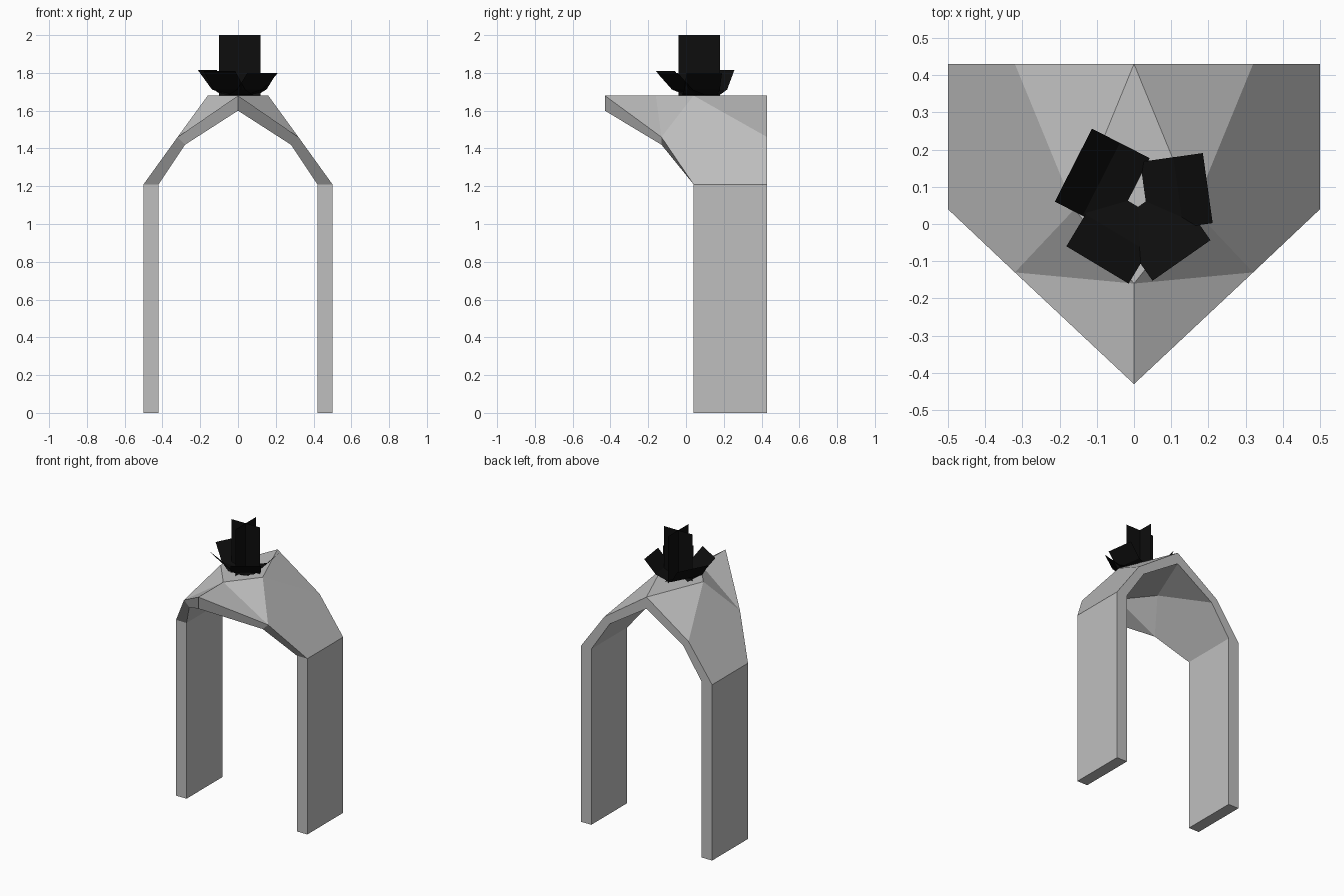
import bpy, bmesh, math
from mathutils import Vector, Matrix

if "Cube" in bpy.data.objects:
    bpy.data.objects.remove(bpy.data.objects["Cube"])


def material(name, value):
    m = bpy.data.materials.new(name)
    m.diffuse_color = (value, value, value, 1)
    m.use_nodes = True
    m.node_tree.nodes["Principled BSDF"].inputs["Base Color"].default_value = m.diffuse_color
    return m


def finish(bm, name, mat):
    mesh = bpy.data.meshes.new(name)
    bm.to_mesh(mesh)
    bm.free()
    mesh.materials.append(mat)
    ob = bpy.data.objects.new(name, mesh)
    bpy.context.collection.objects.link(ob)
    return ob


grey = material("stone grey", 0.52)
black = material("black", 0.004)

# Faceted arch: right half, each corner given as (outer, inner) point
corners = {
    "foot_front": ((0.5, 0.04, 0), (0.42, 0.04, 0)),
    "foot_back": ((0.5, 0.43, 0), (0.42, 0.43, 0)),
    "eave_front": ((0.5, 0.04, 1.21), (0.42, 0.04, 1.21)),
    "eave_back": ((0.5, 0.43, 1.21), (0.42, 0.43, 1.21)),
    "hip_front": ((0.32, -0.13, 1.46), (0.28, -0.13, 1.42)),
    "hip_back": ((0.32, 0.43, 1.46), (0.28, 0.43, 1.42)),
    "shoulder": ((0.16, 0.04, 1.68), (0.16, 0.04, 1.6)),
    "peak_front": ((0, -0.43, 1.68), (0, -0.43, 1.6)),
    "peak_back": ((0, 0.43, 1.68), (0, 0.43, 1.6)),
    "ridge": ((0, -0.16, 1.68), (0, -0.16, 1.6)),
}
panels = [
    ("foot_front", "foot_back", "eave_back", "eave_front"),
    ("eave_front", "eave_back", "hip_back", "shoulder", "hip_front"),
    ("peak_front", "hip_front", "ridge"),
    ("ridge", "hip_front", "shoulder"),
    ("hip_back", "peak_back", "shoulder"),
    ("ridge", "shoulder", "peak_back"),
]
bm = bmesh.new()
verts = {k: [bm.verts.new(p) for p in pair] for k, pair in corners.items()}
count = {}
for panel in panels:
    bm.faces.new([verts[k][0] for k in panel])
    bm.faces.new([verts[k][1] for k in reversed(panel)])
    for a, b in zip(panel, panel[1:] + panel[:1]):
        key = frozenset((a, b))
        count[key] = count.get(key, 0) + 1
# Rims close the open borders, except along the mirror plane
for key, n in count.items():
    a, b = key
    if n == 1 and corners[a][0][0] + corners[b][0][0] > 0:
        bm.faces.new((verts[a][0], verts[b][0], verts[b][1], verts[a][1]))
# Mirror to the left half
copy = bmesh.ops.duplicate(bm, geom=bm.verts[:] + bm.edges[:] + bm.faces[:])["geom"]
for v in copy:
    if isinstance(v, bmesh.types.BMVert):
        v.co.x = -v.co.x
bmesh.ops.remove_doubles(bm, verts=bm.verts[:], dist=0.0005)
bmesh.ops.recalc_face_normals(bm, faces=bm.faces[:])
finish(bm, "arch", grey)

# Plant on the roof: two crossed upright sheets
centre = Vector((0.01, 0.07, 0))
bm = bmesh.new()
for angle in (0, math.pi / 2):
    d = Matrix.Rotation(angle, 3, 'Z') @ Vector((0.11, 0, 0))
    bm.faces.new([bm.verts.new(centre + s * d + Vector((0, 0, z)))
                  for s, z in ((-1, 1.68), (1, 1.68), (1, 2.0), (-1, 2.0))])
finish(bm, "plant_core", black)

# Four bent leaves around the core: (direction, width, reach, tip height)
profile = ((0.02, 0.0), (0.11, 0.03))
for i, (deg, width, reach, top) in enumerate(((153, 0.22, 0.194, 1.815), (8, 0.19, 0.19, 1.8),
                                               (239, 0.195, 0.21, 1.81), (305, 0.19, 0.205, 1.8))):
    rot = Matrix.Rotation(math.radians(deg), 3, 'Z')
    bm = bmesh.new()
    rows = []
    for r, h in profile + ((reach, top - 1.682),):
        rows.append([bm.verts.new(centre + rot @ Vector((r, s * width / 2, 1.682 + h)))
                     for s in (-1, 1)])
    for a, b in zip(rows, rows[1:]):
        bm.faces.new((a[0], b[0], b[1], a[1]))
    finish(bm, f"leaf_{i + 1}", black)
